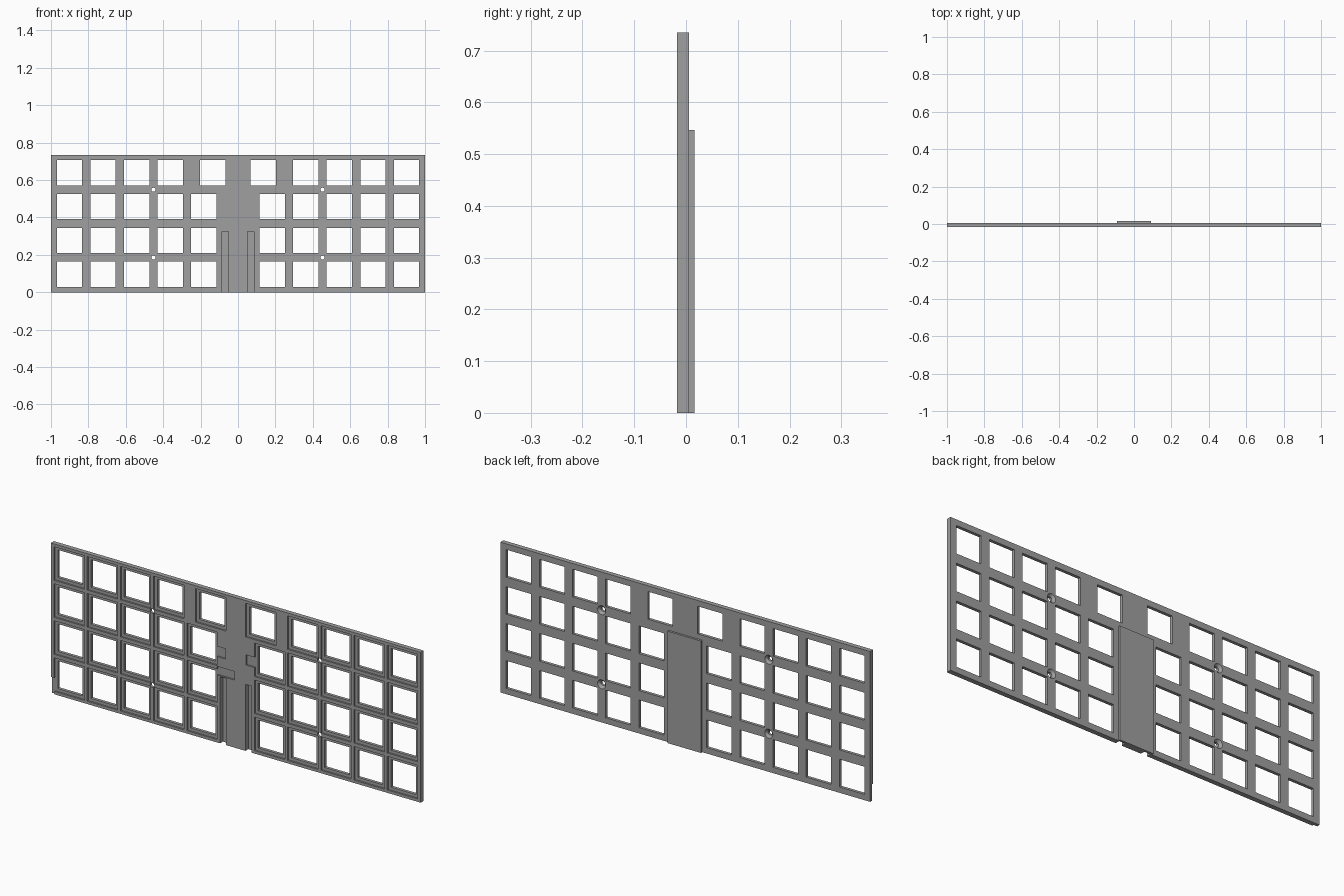
import bpy, bmesh
from mathutils import Matrix, Vector

cube = bpy.data.objects.get("Cube")
if cube:
    bpy.data.objects.remove(cube, do_unlink=True)

# Main dimensions
HEIGHT = 0.735
FRONT, BACK = -0.017, 0.006      # plate faces
FLOOR = -0.009                   # floor of the recesses round the key holes
PANEL_BACK = 0.016
HOLE, RECESS = 0.135, 0.164
PITCH = 0.181
EPS = 0.02

grey = bpy.data.materials.new("plate grey")
grey.use_nodes = True
grey.diffuse_color = (0.35, 0.35, 0.35, 1)
grey.node_tree.nodes["Principled BSDF"].inputs["Base Color"].default_value = grey.diffuse_color


def add_box(bm, x, y, z):
    """Box from (min, max) pairs."""
    centre = Vector([(a + b) / 2 for a, b in (x, y, z)])
    size = [b - a for a, b in (x, y, z)]
    bmesh.ops.create_cube(bm, size=1, matrix=Matrix.Translation(centre) @ Matrix.Diagonal((*size, 1)))


def add_square(bm, x, z, side, y):
    add_box(bm, (x - side / 2, x + side / 2), y, (z - side / 2, z + side / 2))


def add_cone(bm, x, z, y, r_front, r_back):
    """Cone or cylinder along y."""
    spot = Matrix.Translation((x, sum(y) / 2, z)) @ Matrix.Rotation(-1.5707963, 4, "X")
    bmesh.ops.create_cone(bm, cap_ends=True, segments=24, radius1=r_front,
                          radius2=r_back, depth=y[1] - y[0], matrix=spot)


def make_object(name, bm):
    mesh = bpy.data.meshes.new(name)
    bm.to_mesh(mesh)
    bm.free()
    mesh.materials.append(grey)
    ob = bpy.data.objects.new(name, mesh)
    bpy.context.collection.objects.link(ob)
    return ob


# Key positions: four full columns a side, a fifth moved inwards on the top row
keys = []
for row in range(4):
    z = HEIGHT / 2 + (row - 1.5) * PITCH
    for side in (-1, 1):
        for col in range(5):
            x = 0.135 if row == 3 and col == 0 else 0.183 + col * 0.1795
            keys.append((side * x, z))

# Plate
bm = bmesh.new()
add_box(bm, (-1, 1), (FRONT, BACK), (0, HEIGHT))
plate = make_object("key_plate", bm)

cutters = []

# Shallow square recesses on the front
bm = bmesh.new()
for x, z in keys:
    add_square(bm, x, z, RECESS, (FRONT - EPS, FLOOR))
cutters.append(make_object("recess_cutter", bm))

# Square through holes
bm = bmesh.new()
for x, z in keys:
    add_square(bm, x, z, HOLE, (FRONT - EPS, BACK + EPS))
cutters.append(make_object("hole_cutter", bm))

# Controller pockets, pin channels and the cut rim corner
bm = bmesh.new()
for side in (-1, 1):
    add_box(bm, sorted((side * 0.052, side * 0.085)), (FRONT - EPS, BACK - 0.001), (-EPS, 0.325))
    add_box(bm, sorted((side * 0.055, side * 0.104)), (FRONT - EPS, FLOOR), (0.42, 0.47))
add_box(bm, (-0.102, -0.008), (FRONT - EPS, FLOOR), (0.33, 0.372))
add_box(bm, (-1 - EPS, -0.981), (FRONT - EPS, FLOOR), (-EPS, 0.08))
cutters.append(make_object("pocket_cutter", bm))

# Screw holes, countersunk at the back
shank, sink = bmesh.new(), bmesh.new()
for x in (-0.452, 0.452):
    for row in (-1, 1):
        z = HEIGHT / 2 + row * PITCH
        add_cone(shank, x, z, (FRONT - EPS, BACK + EPS), 0.011, 0.011)
        add_cone(sink, x, z, (BACK - 0.011, BACK + 0.001), 0.011, 0.023)
cutters.append(make_object("screw_cutter", shank))
cutters.append(make_object("countersink_cutter", sink))

# Cut the plate, then drop the helpers
for cutter in cutters:
    cutter.hide_render = True
    mod = plate.modifiers.new(cutter.name, "BOOLEAN")
    mod.operation, mod.solver, mod.object = "DIFFERENCE", "EXACT", cutter
graph = bpy.context.evaluated_depsgraph_get()
cut_mesh = bpy.data.meshes.new_from_object(plate.evaluated_get(graph))
plate.modifiers.clear()
plate.data = cut_mesh
for cutter in cutters:
    bpy.data.objects.remove(cutter, do_unlink=True)

# Raised cover behind the controller bay
bm = bmesh.new()
add_box(bm, (-0.092, 0.09), (BACK, PANEL_BACK), (0, 0.547))
make_object("controller_cover", bm)
